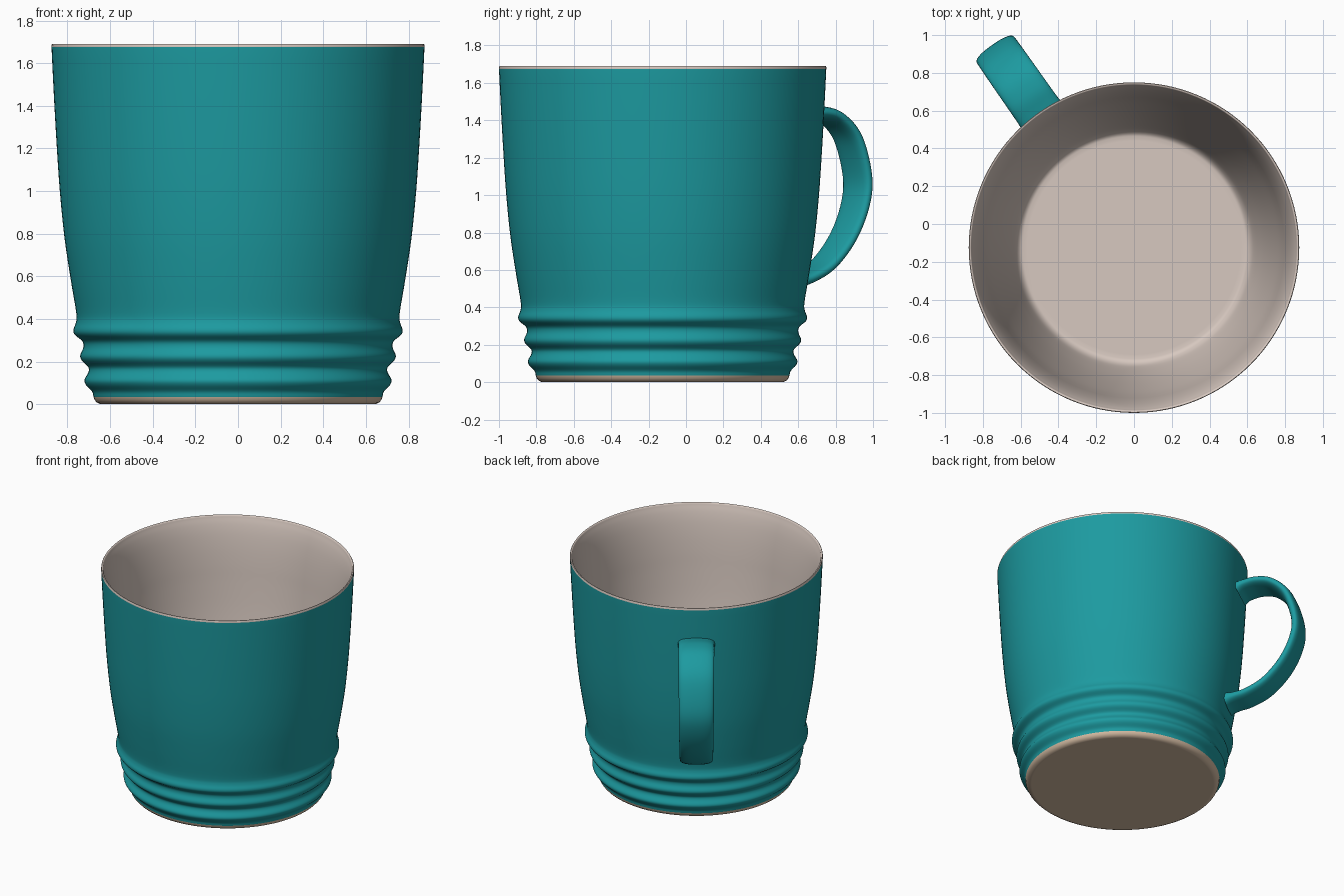
import bpy, bmesh, math
from mathutils import Vector

if "Cube" in bpy.data.objects:
    bpy.data.objects.remove(bpy.data.objects["Cube"])

def material(name, rgb):
    m = bpy.data.materials.new(name)
    m.diffuse_color = (*rgb, 1)
    m.use_nodes = True
    m.node_tree.nodes["Principled BSDF"].inputs["Base Color"].default_value = m.diffuse_color
    return m

TEAL = material("teal glaze", (0.012, 0.325, 0.352))
GREY = material("warm grey glaze", (0.68, 0.58, 0.525))
CLAY = material("bare clay", (0.67, 0.51, 0.37))
CY = -0.125          # the cup sits off-centre to balance the handle

def smooth_path(pts, n):
    """Catmull-Rom curve through the points."""
    v = [Vector(p) for p in pts]
    v = [2 * v[0] - v[1]] + v + [2 * v[-1] - v[-2]]
    out = []
    for a, b, c, d in zip(v, v[1:], v[2:], v[3:]):
        for k in range(n):
            t = k / n
            out.append(0.5 * (2 * b + (c - a) * t + (2 * a - 5 * b + 4 * c - d) * t * t
                              + (3 * b - a - 3 * c + d) * t ** 3))
    return out + [v[-2]]

def finish(name, bm, mats, angle=50):
    bmesh.ops.recalc_face_normals(bm, faces=bm.faces)
    me = bpy.data.meshes.new(name)
    bm.to_mesh(me)
    bm.free()
    for m in mats:
        me.materials.append(m)
    ob = bpy.data.objects.new(name, me)
    bpy.context.collection.objects.link(ob)
    bpy.context.view_layer.objects.active = ob
    ob.select_set(True)
    bpy.ops.object.shade_smooth_by_angle(angle=math.radians(angle))
    ob.select_set(False)
    return ob

# Cup: lathe of three profile sections (radius, height), each with its own colour
foot = [Vector(p) for p in [(0, 0), (0.635, 0), (0.645, 0), (0.662, 0.008), (0.673, 0.02), (0.678, 0.035)]]
wall = smooth_path([(0.678, 0.035), (0.685, 0.06), (0.713, 0.09), (0.720, 0.115), (0.702, 0.15),
                    (0.703, 0.175), (0.733, 0.205), (0.740, 0.23), (0.726, 0.265),
                    (0.730, 0.295), (0.765, 0.325), (0.772, 0.35), (0.760, 0.385),
                    (0.759, 0.43), (0.784, 0.58), (0.814, 0.78), (0.836, 1.0),
                    (0.851, 1.22), (0.864, 1.45), (0.875, 1.675)], 4)
inside = [Vector(p) for p in [(0.875, 1.675), (0.875, 1.685), (0.872, 1.69), (0.866, 1.69), (0.862, 1.686)]]
inside += smooth_path([(0.860, 1.678), (0.844, 1.63), (0.828, 1.56), (0.813, 1.46), (0.801, 1.34),
                       (0.791, 1.2), (0.774, 1.0), (0.750, 0.8), (0.718, 0.58), (0.687, 0.4),
                       (0.658, 0.26), (0.636, 0.17), (0.62, 0.127), (0.60, 0.105), (0.575, 0.1)], 4)
inside += [Vector((0.565, 0.1)), Vector((0, 0.1))]
profile, tags = [foot[0]], []
for i, part in enumerate((foot, wall, inside)):
    profile += part[1:]
    tags += [i] * (len(part) - 1)

SEG = 128
bm = bmesh.new()
rings = []
for r, z in profile:
    if r < 1e-6:
        rings.append([bm.verts.new((0, CY, z))] * SEG)
    else:
        rings.append([bm.verts.new((r * math.cos(math.tau * k / SEG),
                                    CY + r * math.sin(math.tau * k / SEG), z)) for k in range(SEG)])
for a, b, tag in zip(rings, rings[1:], tags):
    for k in range(SEG):
        j = (k + 1) % SEG
        f = bm.faces.new(list(dict.fromkeys((a[k], a[j], b[j], b[k]))))
        f.material_index = tag
finish("cup", bm, [CLAY, TEAL, GREY])

# Handle: rounded strap swept along a path in a vertical plane (distance, height)
path = smooth_path([(0.842, 1.405), (0.90, 1.428), (0.99, 1.442), (1.10, 1.415), (1.21, 1.305),
                    (1.272, 1.10), (1.255, 0.94), (1.175, 0.77), (1.05, 0.63),
                    (0.92, 0.56), (0.83, 0.54), (0.762, 0.53)], 6)
ang = math.radians(125)
out = Vector((math.cos(ang), math.sin(ang), 0))
side = Vector((-out.y, out.x, 0))
up = Vector((0, 0, 1))
N = 32
length = len(path) - 1
bm = bmesh.new()
rings = []
for i, p in enumerate(path):
    t = (path[min(i + 1, length)] - path[max(i - 1, 0)]).normalized()
    normal = out * -t.y + up * t.x
    s = i / length
    flare = math.exp(-s * 26) + math.exp(-(1 - s) * 22)      # spreads where it joins the cup
    half_w = 0.125 - 0.018 * s * s + 0.006 * flare
    half_t = 0.035 + 0.028 * flare
    c = out * p.x + up * p.y + Vector((0, CY, 0))
    ring = []
    for k in range(N):
        a = math.tau * k / N
        ca, sa = math.cos(a), math.sin(a)
        x = math.copysign(abs(ca) ** 0.8, ca) * half_w
        y = math.copysign(abs(sa) ** 0.8, sa) * half_t
        ring.append(bm.verts.new(c + side * x + normal * y))
    rings.append(ring)
for a, b in zip(rings, rings[1:]):
    for k in range(N):
        j = (k + 1) % N
        bm.faces.new((a[k], a[j], b[j], b[k]))
bm.faces.new(rings[0])
bm.faces.new(rings[-1])
finish("handle", bm, [TEAL], 60)
